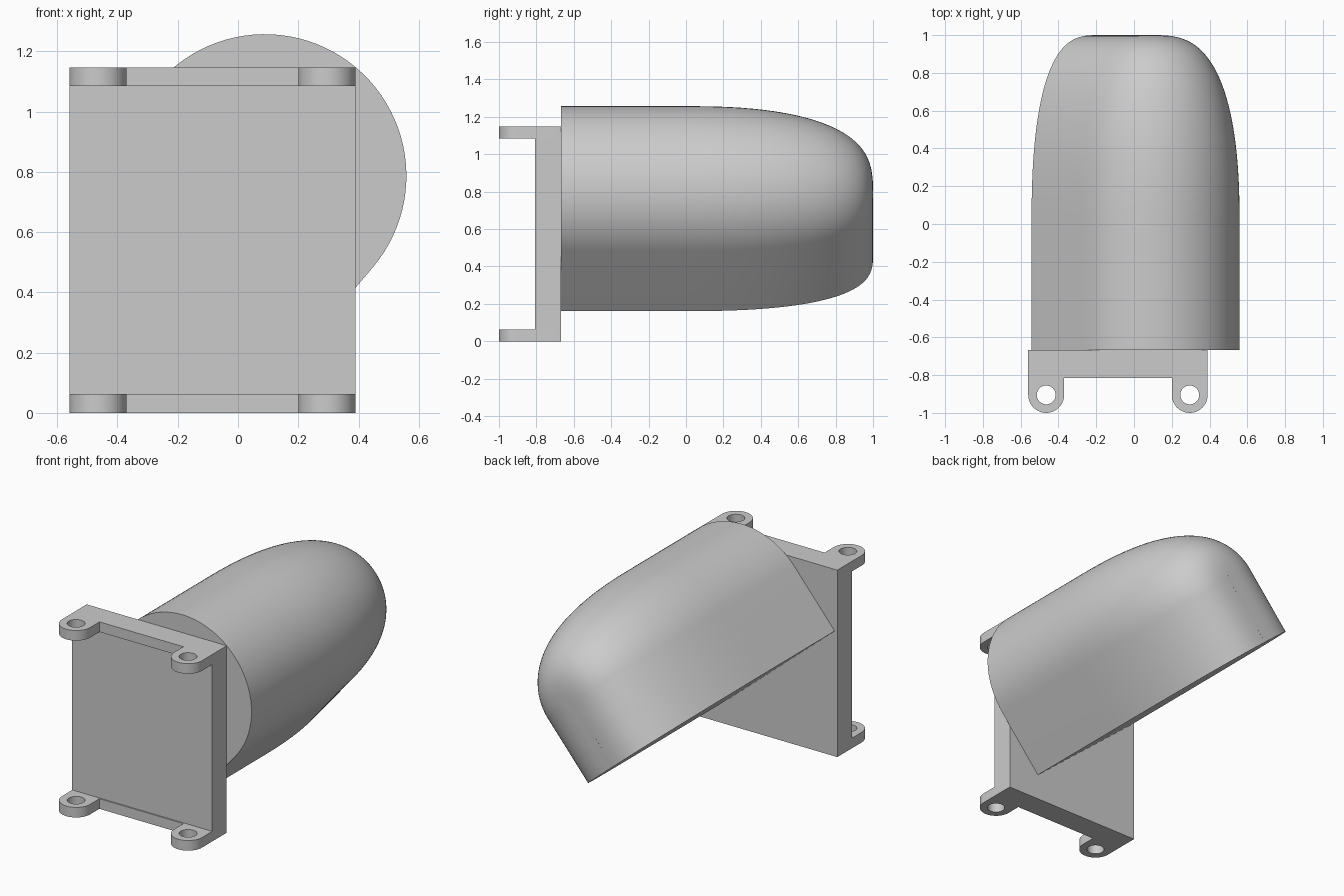
import bpy, bmesh
from math import sin, cos, pi
from mathutils import Vector

if "Cube" in bpy.data.objects:
    bpy.data.objects.remove(bpy.data.objects["Cube"], do_unlink=True)

grey = bpy.data.materials.new("light_grey")
grey.use_nodes = True
grey.diffuse_color = (0.6, 0.6, 0.6, 1)
grey.node_tree.nodes["Principled BSDF"].inputs["Base Color"].default_value = (0.6, 0.6, 0.6, 1)

LEFT, RIGHT = -0.56, 0.39      # bracket sides
BACK = -0.667                  # bracket back, where the hood starts
FACE, LIP = -0.807, -0.815     # front of the plate and of the flanges
TAB_R, HOLE_R, TAB_Y = 0.095, 0.05, -0.905
HEIGHT, FLANGE = 1.147, 0.062


def add_mesh(name, bm):
    bmesh.ops.recalc_face_normals(bm, faces=bm.faces)
    mesh = bpy.data.meshes.new(name)
    bm.to_mesh(mesh)
    bm.free()
    return add_object(name, mesh)


def add_object(name, mesh):
    mesh.materials.clear()
    mesh.materials.append(grey)
    obj = bpy.data.objects.new(name, mesh)
    bpy.context.collection.objects.link(obj)
    return obj


def arc(cx, cy, r, start, end, n):
    angles = [start + (end - start) * i / n for i in range(n + 1)]
    return [(cx + r * cos(a), cy + r * sin(a)) for a in angles]


# Flanges: one outline with two rounded tabs, and a pin hole in each
def flange(name, z):
    curve = bpy.data.curves.new(name + "_outline", 'CURVE')
    curve.dimensions = '2D'
    curve.fill_mode = 'BOTH'
    curve.extrude = FLANGE / 2
    centres = (LEFT + TAB_R, RIGHT - TAB_R)
    left_end, right_end = [arc(cx, TAB_Y, TAB_R, pi, 2 * pi, 20) for cx in centres]
    outline = ([(RIGHT, BACK), (LEFT, BACK)] + left_end
               + [(left_end[-1][0], LIP), (right_end[0][0], LIP)] + right_end)
    holes = [arc(cx, TAB_Y, HOLE_R, 0, 2 * pi, 32)[:-1] for cx in centres]
    for points in [outline] + holes:
        spline = curve.splines.new('POLY')
        spline.points.add(len(points) - 1)
        for p, (x, y) in zip(spline.points, points):
            p.co = (x, y, 0, 1)
        spline.use_cyclic_u = True
    helper = bpy.data.objects.new(name + "_helper", curve)
    bpy.context.collection.objects.link(helper)
    graph = bpy.context.evaluated_depsgraph_get()
    mesh = bpy.data.meshes.new_from_object(helper.evaluated_get(graph))
    bpy.data.objects.remove(helper, do_unlink=True)
    mesh.name = name
    obj = add_object(name, mesh)
    obj.location.z = z
    return obj


bottom_flange = flange("bottom_flange", FLANGE / 2)
top_flange = flange("top_flange", HEIGHT - FLANGE / 2)

# Mounting plate between the flanges
bm = bmesh.new()
bmesh.ops.create_cube(bm, size=1)
for v in bm.verts:
    v.co = ((LEFT + RIGHT) / 2 + v.co.x * (RIGHT - LEFT),
            (BACK + FACE) / 2 + v.co.y * (BACK - FACE),
            HEIGHT / 2 + v.co.z * (HEIGHT - 2 * FLANGE))
add_mesh("mounting_plate", bm)

# Hood: a tilted arch section that shrinks along a full, blunt nose curve
RADIUS, WALL = 0.47, 0.422
centre = Vector((0.089, 0, 0.787))
up = Vector((0.646, 0, 0.763)).normalized()
side = Vector((up.z, 0, -up.x))
STEPS, ARC = 40, 48
stations = [(BACK, RADIUS)]
for i in range(STEPS + 1):
    y = 1 - (1 - sin(pi / 2 * i / STEPS)) ** 1.3
    stations.append((y, max(RADIUS * (1 - y ** 2.4) ** (1 / 3), 0.03)))

bm = bmesh.new()
rings = []
for y, r in stations:
    section = [(r, -WALL)] + arc(0, 0, r, 0, pi, ARC) + [(-r, -WALL)]
    rings.append([bm.verts.new(centre + side * s + up * u + Vector((0, y, 0)))
                  for s, u in section])
for a, b in zip(rings, rings[1:]):
    for i in range(len(a)):
        j = (i + 1) % len(a)
        bm.faces.new((a[i], a[j], b[j], b[i]))
bm.faces.new(rings[0])
bm.faces.new(rings[-1])
hood = add_mesh("hood", bm)

# Smooth the curved surfaces, keep the corners crisp
bpy.ops.object.select_all(action='DESELECT')
for obj in (hood, bottom_flange, top_flange):
    obj.select_set(True)
bpy.context.view_layer.objects.active = hood
bpy.ops.object.shade_smooth_by_angle(angle=0.6)
